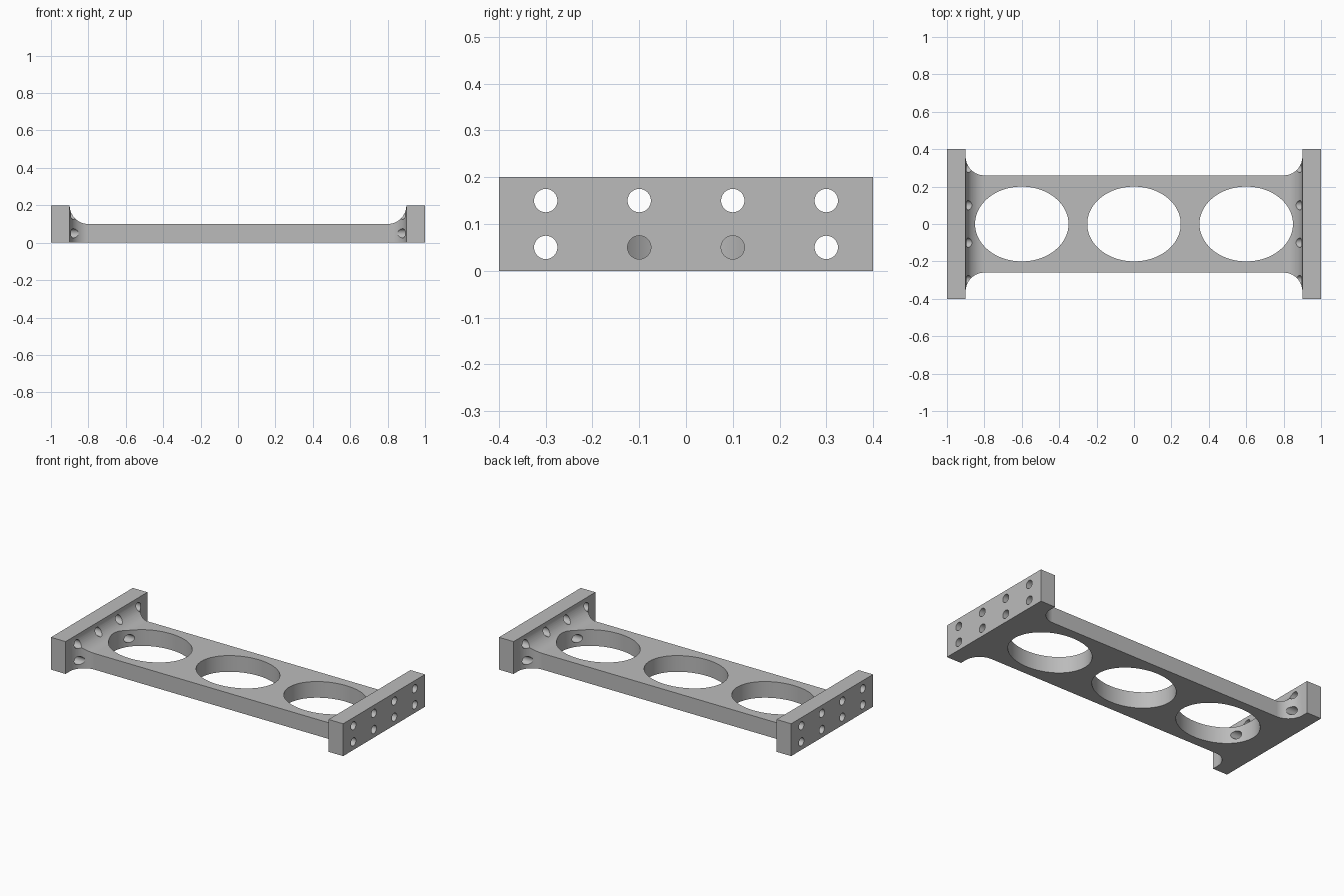
import bpy, bmesh, math
from mathutils import Vector

if "Cube" in bpy.data.objects:
    bpy.data.objects.remove(bpy.data.objects["Cube"], do_unlink=True)

grey = bpy.data.materials.new("plain grey")
grey.use_nodes = True
colour = (0.5, 0.5, 0.5, 1)
grey.diffuse_color = colour
grey.node_tree.nodes["Principled BSDF"].inputs["Base Color"].default_value = colour


def prism(name, points, sweep):
    """Extrude a closed outline of 3D points along a vector."""
    bm = bmesh.new()
    face = bm.faces.new([bm.verts.new(p) for p in points])
    new = bmesh.ops.extrude_face_region(bm, geom=[face])["geom"]
    verts = [v for v in new if isinstance(v, bmesh.types.BMVert)]
    bmesh.ops.translate(bm, verts=verts, vec=Vector(sweep))
    bmesh.ops.recalc_face_normals(bm, faces=bm.faces)
    mesh = bpy.data.meshes.new(name)
    bm.to_mesh(mesh)
    bm.free()
    mesh.materials.append(grey)
    obj = bpy.data.objects.new(name, mesh)
    bpy.context.collection.objects.link(obj)
    return obj


def ellipse(cx, cy, rx, ry, steps):
    return [(cx + rx * math.cos(2 * math.pi * i / steps),
             cy + ry * math.sin(2 * math.pi * i / steps)) for i in range(steps)]


def fillet(height, steps=16):
    """Concave quarter round from the beam edge out to the end plate."""
    arc = [math.pi / 2 * i / steps for i in range(steps + 1)]
    return [(0.8 + R * math.sin(a), height + R - R * math.cos(a)) for a in arc]


def boolean(target, tool, operation):
    mod = target.modifiers.new(tool.name, 'BOOLEAN')
    mod.object, mod.operation, mod.solver = tool, operation, 'EXACT'
    bpy.context.view_layer.objects.active = target
    bpy.ops.object.modifier_apply(modifier=mod.name)
    bpy.data.objects.remove(tool, do_unlink=True)


R, HALF_BEAM, BEAM_TOP = 0.1, 0.26, 0.1
HALF_END, END_TOP = 0.4, 0.2

# Plan outline: beam flaring into wide end plates, mirrored both ways
quarter = fillet(HALF_BEAM) + [(0.9, HALF_END), (1, HALF_END)]
back = [(-x, y) for x, y in reversed(quarter)] + quarter
plan = back + [(x, -y) for x, y in reversed(back)]
bracket = prism("bracket", [(x, y, 0) for x, y in plan], (0, 0, END_TOP))

# Side profile: thin beam rising into tall end plates
half = fillet(BEAM_TOP) + [(1.1, END_TOP), (1.1, END_TOP + 0.1)]
waste = [(-x, z) for x, z in reversed(half)] + half
boolean(bracket, prism("top_waste", [(x, -0.5, z) for x, z in waste], (0, 1, 0)), 'DIFFERENCE')

# Three oval lightening holes
for cx in (-0.6, 0, 0.6):
    oval = [(x, y, -0.1) for x, y in ellipse(cx, 0, 0.25, 0.2, 96)]
    boolean(bracket, prism("oval_cutter", oval, (0, 0, 0.5)), 'DIFFERENCE')

# Two rows of bolt holes through each end plate
for side in (-1, 1):
    for cy in (-0.3, -0.1, 0.1, 0.3):
        for cz in (0.05, 0.15):
            ring = [(side * 0.77, y, z) for y, z in ellipse(cy, cz, 0.025, 0.025, 32)]
            boolean(bracket, prism("bolt_cutter", ring, (side * 0.3, 0, 0)), 'DIFFERENCE')

# Smooth curved walls, crisp edges
bpy.ops.object.select_all(action='DESELECT')
bracket.select_set(True)
bpy.context.view_layer.objects.active = bracket
bpy.ops.object.shade_smooth_by_angle(angle=math.radians(25))
normals = bracket.modifiers.new("even_normals", 'WEIGHTED_NORMAL')
normals.keep_sharp = True
